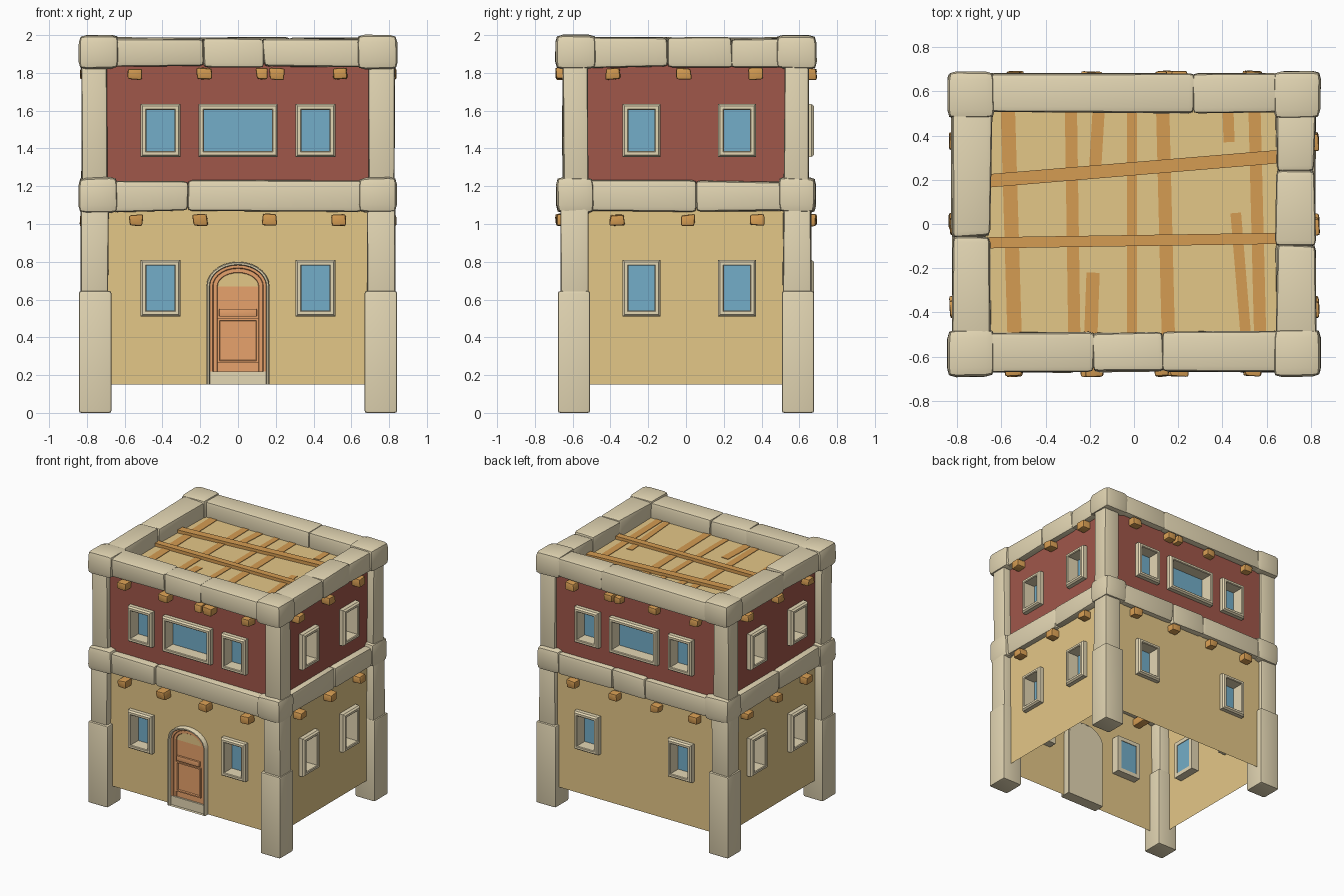
import bpy, bmesh, math, random
from mathutils import Matrix, Vector

random.seed(4)
if "Cube" in bpy.data.objects:
    bpy.data.objects.remove(bpy.data.objects["Cube"])


def material(name, *rgb):
    lin = [((c / 255 + 0.055) / 1.055) ** 2.4 for c in rgb] + [1]
    m = bpy.data.materials.new(name)
    m.use_nodes = True
    m.diffuse_color = lin
    m.node_tree.nodes["Principled BSDF"].inputs["Base Color"].default_value = lin
    return m


STONE = material("pale stone", 228, 215, 180)
PLASTER = material("sand plaster", 228, 199, 135)
RED = material("red plaster", 160, 87, 74)
WOOD = material("brown wood", 213, 156, 82)
DOOR = material("orange door wood", 234, 164, 109)
GLASS = material("blue glass", 115, 174, 200)
made = []


def finish(name, bm, mats, matrix=Matrix()):
    bm.transform(matrix)
    mesh = bpy.data.meshes.new(name)
    bm.to_mesh(mesh)
    bm.free()
    for m in mats:
        mesh.materials.append(m)
    ob = bpy.data.objects.new(name, mesh)
    bpy.context.collection.objects.link(ob)
    made.append(ob)


def block(name, x, y, z, mat, bevel=0.0, jitter=0.0, matrix=Matrix()):
    """Box between (min, max) pairs, optionally chipped and bevelled."""
    bm = bmesh.new()
    bmesh.ops.create_cube(bm, size=1)
    for v in bm.verts:
        for i, (lo, hi) in enumerate((x, y, z)):
            v.co[i] = lo + (v.co[i] + 0.5) * (hi - lo) + random.uniform(-jitter, jitter)
    if bevel:
        bmesh.ops.bevel(bm, geom=bm.edges[:], offset=bevel, segments=2, profile=0.6,
                        affect='EDGES', clamp_overlap=True)
    finish(name, bm, [mat], matrix)


def loft(name, outline, profile, mat, matrix, close=False, caps=()):
    """Sweep a profile of (inset, outward depth) round an outline."""
    bm = bmesh.new()
    loops = [[bm.verts.new((u, -d, z)) for u, z in outline(inset)] for inset, d in profile]
    pairs = list(zip(loops, loops[1:]))
    if close:
        pairs.append((loops[-1], loops[0]))
    n = len(loops[0])
    for a, b in pairs:
        for i in range(n):
            j = (i + 1) % n
            bm.faces.new((a[i], a[j], b[j], b[i]))
    for c in caps:
        bm.faces.new(loops[c])
    bmesh.ops.recalc_face_normals(bm, faces=bm.faces[:])
    finish(name, bm, [mat], matrix)


def rectangle(u, z0, z1, half):
    def outline(i):
        return [(u - half + i, z0 + i), (u + half - i, z0 + i),
                (u + half - i, z1 - i), (u - half + i, z1 - i)]
    return outline


def archway(half, z0, spring, rise, steps=14):
    def outline(i):
        pts = [(-half + i, z0), (half - i, z0)]
        for k in range(steps + 1):
            a = math.pi * k / steps
            pts.append(((half - i) * math.cos(a), spring + (rise - i) * math.sin(a)))
        return pts
    return outline


def wall(name, half, holes, matrix):
    """Thin sheet gridded around its openings, red above the ledge."""
    us = sorted({-half, half} | {e for h in holes for e in h[:2]})
    zs = sorted({0.15, 1.15, 1.87} | {e for h in holes for e in h[2:]})
    bm = bmesh.new()
    for u0, u1 in zip(us, us[1:]):
        for z0, z1 in zip(zs, zs[1:]):
            u, z = (u0 + u1) / 2, (z0 + z1) / 2
            if any(h[0] < u < h[1] and h[2] < z < h[3] for h in holes):
                continue
            f = bm.faces.new([bm.verts.new(p) for p in
                              ((u0, 0, z0), (u1, 0, z0), (u1, 0, z1), (u0, 0, z1))])
            f.material_index = int(z > 1.15)
    bmesh.ops.remove_doubles(bm, verts=bm.verts[:], dist=0.0001)
    finish(name, bm, [PLASTER, RED], matrix)


# Walls with framed windows: centre and half width per floor
LOW, HIGH = (0.51, 0.81), (1.355, 1.635)
wide_low, wide_high = [(-0.41, 0.105), (0.41, 0.105)], [(-0.41, 0.105), (0, 0.21), (0.41, 0.105)]
narrow = [(-0.235, 0.1), (0.27, 0.1)]
SIDES = [("front", 0, 0.612, 0.77, wide_low, wide_high),
         ("right", 90, 0.77, 0.615, narrow, narrow),
         ("back", 180, 0.632, 0.77, wide_low, wide_high),
         ("left", 270, 0.77, 0.615, narrow, narrow)]
FRAME = [(0, -0.065), (0, 0.032), (0.01, 0.045), (0.026, 0.045), (0.031, 0.04), (0.031, -0.065)]
for side, angle, dist, half, low, high in SIDES:
    place = Matrix.Rotation(math.radians(angle), 4, 'Z') @ Matrix.Translation((0, -dist, 0))
    holes = []
    for floor, (z0, z1), row in (("lower", LOW, low), ("upper", HIGH, high)):
        for u, w in row:
            holes.append((u - w + 0.015, u + w - 0.015, z0 + 0.015, z1 - 0.015))
            loft(f"{side}_{floor}_window_frame", rectangle(u, z0, z1, w), FRAME, STONE, place, close=True)
            block(f"{side}_{floor}_window_glass", (u - w + 0.02, u + w - 0.02), (0.054, 0.06),
                  (z0 + 0.02, z1 - 0.02), GLASS, matrix=place)
    if side == "front":
        holes.append((-0.14, 0.14, 0.15, 0.67))
    wall(f"{side}_wall", half, holes, place)

# Arched door with thin surround, recessed step, mouldings and rails
place = Matrix.Translation((0, -0.612, 0))
loft("door_surround", archway(0.167, 0.15, 0.67, 0.13),
     [(0, -0.05), (0, 0.03), (0.005, 0.038), (0.014, 0.038), (0.018, 0.032), (0.018, -0.05)],
     STONE, place, close=True)
loft("door_leaf", archway(0.151, 0.2, 0.67, 0.114),
     [(0, -0.03), (0, 0.012), (0.016, 0.012), (0.02, 0.004), (0.04, 0.004), (0.043, 0)],
     DOOR, place, caps=(-1,))
loft("door_backing", archway(0.16, 0.15, 0.67, 0.123), [(0, -0.05), (0.002, -0.052)],
     STONE, place, caps=(0, -1))
block("doorstep", (-0.155, 0.155), (-0.014, 0.05), (0.15, 0.22), STONE, matrix=place)
block("door_crossbar", (-0.1, 0.1), (-0.016, 0.002), (0.51, 0.55), DOOR, 0.005, matrix=place)
loft("door_panel_moulding", rectangle(0, 0.265, 0.5, 0.108),
     [(0, 0), (0, 0.01), (0.01, 0.01), (0.014, 0)], DOOR, place)

# Corner posts and their cap stones
for sx in (-1, 1):
    for sy in (-1, 1):
        def corner(name, x, y, z, bevel, jitter):
            block(name, sorted((sx * x[0], sx * x[1])), sorted((sy * y[0], sy * y[1])),
                  z, STONE, bevel, jitter)
        corner("lower_post", (0.67, 0.842), (0.508, 0.678), (0, 0.645), 0.014, 0)
        corner("middle_post", (0.685, 0.83), (0.515, 0.662), (0.6, 1.1), 0.018, 0.004)
        corner("upper_post", (0.692, 0.827), (0.52, 0.65), (1.2, 1.88), 0.018, 0.004)
        corner("middle_corner_stone", (0.632, 0.842), (0.49, 0.687), (1.06, 1.247), 0.042, 0.006)
        corner("top_corner_stone", (0.63, 0.843), (0.476, 0.691), (1.82, 2.0), 0.04, 0.004)

# Stone courses: break positions along each side, in world x or y
COURSES = [("front", 0, -0.578, (-0.66, -0.185, 0.135, 0.66), (-0.66, -0.27, 0.66)),
           ("back", 0, 0.59, (-0.66, 0.27, 0.66), (-0.66, -0.11, 0.18, 0.66)),
           ("right", 1, 0.73, (-0.51, -0.095, 0.24, 0.51), (-0.52, 0.055, 0.52)),
           ("left", 1, -0.735, (-0.51, -0.055, 0.51), (-0.52, 0.0, 0.52))]
for side, axis, mid, top, ledge in COURSES:
    for level, cuts, z0, z1 in (("parapet", top, 1.832, 1.985), ("ledge", ledge, 1.068, 1.228)):
        for a, b in zip(cuts, cuts[1:]):
            along, across = (a - 0.002, b + 0.002), (mid - 0.088, mid + 0.088)
            x, y = (across, along) if axis else (along, across)
            block(f"{side}_{level}_stone", x, y, (z0, z1), STONE, 0.025, 0.008)

# Projecting beam ends under both courses
wide_pegs = ((-0.54, -0.2, 0.165, 0.53), (-0.545, -0.18, 0.125, 0.205, 0.54))
side_pegs = ((-0.365, 0.01, 0.375), (-0.385, -0.01, 0.37))
for side, sign, reach in (("front", -1, 0.69), ("back", 1, 0.69), ("right", 1, 0.835), ("left", -1, 0.835)):
    wide = side in ("front", "back")
    for z, row in zip((1.02, 1.795), wide_pegs if wide else side_pegs):
        for u in row:
            w = 0.028 if u == 0.125 else 0.038
            along, out = (u - w, u + w), sorted((sign * reach, sign * (reach - 0.2)))
            x, y = (along, out) if wide else (out, along)
            block(f"{side}_beam_end", x, y, (z - 0.029, z + 0.029), WOOD, 0.013, 0.006)

# Flat roof with flush slats and two raised cross battens
ROOF = 1.865
block("roof_deck", (-0.74, 0.74), (-0.58, 0.58), (ROOF - 0.01, ROOF), PLASTER)


def batten(name, x0, y0, x1, y1, width, height):
    a, b = Vector((x0, y0, ROOF)), Vector((x1, y1, ROOF))
    d = b - a
    turn = Matrix.Translation((a + b) / 2) @ Matrix.Rotation(math.atan2(d.y, d.x), 4, 'Z')
    block(name, (-d.length / 2, d.length / 2), (-width / 2, width / 2), (-0.003, height), WOOD, matrix=turn)


T, B = 0.51, -0.5
for x0, y0, x1, y1, w in ((-0.57, T, -0.54, B, 0.065), (-0.285, T, -0.27, B, 0.055),
                          (-0.16, T, -0.175, 0.26, 0.055), (-0.185, -0.22, -0.195, B, 0.06),
                          (-0.01, T, -0.01, B, 0.045), (0.13, T, 0.155, B, 0.06),
                          (0.425, T, 0.43, 0.37, 0.05), (0.46, 0.05, 0.505, B, 0.048),
                          (0.545, T, 0.57, B, 0.055)):
    batten("roof_slat", x0, y0, x1, y1, w, 0.004)
batten("roof_cross_batten", -0.66, 0.195, 0.66, 0.305, 0.06, 0.025)
batten("roof_cross_batten", -0.66, -0.085, 0.66, -0.065, 0.05, 0.025)

# Smooth the rounded stones while keeping crisp edges
bpy.ops.object.select_all(action='DESELECT')
for ob in made:
    ob.select_set(True)
bpy.context.view_layer.objects.active = made[0]
bpy.ops.object.shade_smooth_by_angle(angle=math.radians(35))
